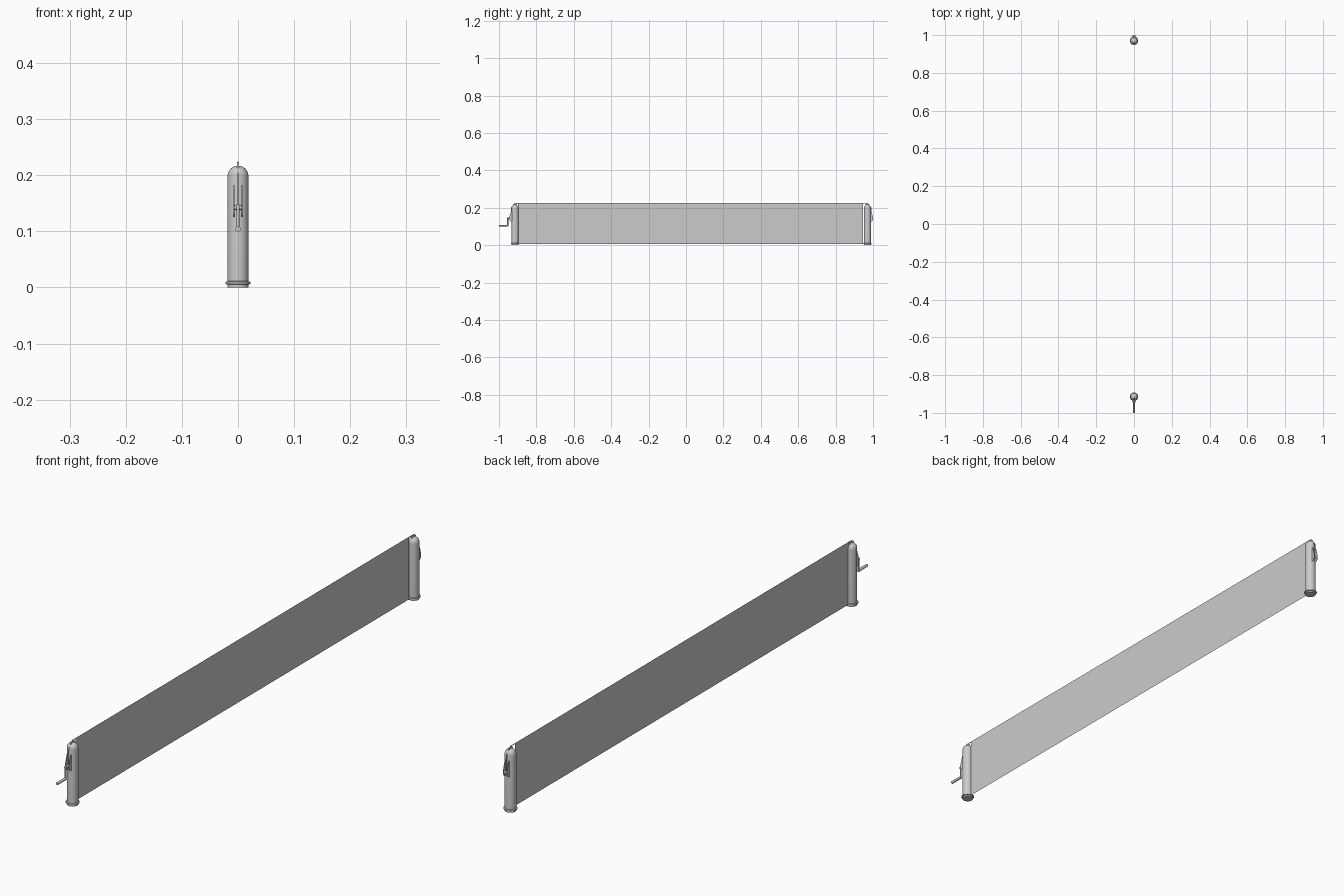
import bpy, bmesh, math
from mathutils import Vector

if "Cube" in bpy.data.objects:
    bpy.data.objects.remove(bpy.data.objects["Cube"])

def make(name, bm, smooth=True):
    bmesh.ops.recalc_face_normals(bm, faces=bm.faces)
    me = bpy.data.meshes.new(name)
    bm.to_mesh(me)
    bm.free()
    ob = bpy.data.objects.new(name, me)
    bpy.context.collection.objects.link(ob)
    if smooth:
        bpy.ops.object.select_all(action='DESELECT')
        ob.select_set(True)
        bpy.context.view_layer.objects.active = ob
        bpy.ops.object.shade_smooth_by_angle(angle=math.radians(35))
    return ob

def lathe(name, profile, loc, n=32):
    bm = bmesh.new()
    vs = [bm.verts.new((r, 0, z)) for r, z in profile]
    es = [bm.edges.new(p) for p in zip(vs, vs[1:])]
    bmesh.ops.spin(bm, geom=vs + es, cent=(0, 0, 0), axis=(0, 0, 1),
                   angle=2 * math.pi, steps=n)
    bmesh.ops.remove_doubles(bm, verts=bm.verts, dist=1e-5)
    bmesh.ops.translate(bm, verts=bm.verts, vec=loc)
    return make(name, bm)

def rod(name, a, b, r, n=12):
    a, b = Vector(a), Vector(b)
    bm = bmesh.new()
    bmesh.ops.create_cone(bm, cap_ends=True, segments=n, radius1=r, radius2=r,
                          depth=(b - a).length)
    bm.transform(Vector((0, 0, 1)).rotation_difference(b - a).to_matrix().to_4x4())
    bmesh.ops.translate(bm, verts=bm.verts, vec=(a + b) / 2)
    return make(name, bm)

def plate(name, outline, x, thick):
    bm = bmesh.new()
    f = bm.faces.new([bm.verts.new((x - thick / 2, y, z)) for y, z in outline])
    g = bmesh.ops.extrude_face_region(bm, geom=[f])
    bmesh.ops.translate(bm, vec=(thick, 0, 0),
                        verts=[v for v in g['geom'] if isinstance(v, bmesh.types.BMVert)])
    return make(name, bm, False)

# Net sheet
bm = bmesh.new()
bm.faces.new([bm.verts.new((0, y, z)) for y, z in
              ((-0.897, 0.006), (0.945, 0.006), (0.945, 0.225), (-0.897, 0.225))])
make("net", bm, False)

# Post profile: collar at the foot, domed cap
R, H = 0.0185, 0.217
profile = [(0, 0), (R, 0), (R, 0.005), (0.022, 0.006), (0.0225, 0.008),
           (0.022, 0.010), (R, 0.011), (R, H - R)]
profile += [(R * math.cos(t * math.pi / 16), H - R + R * math.sin(t * math.pi / 16))
            for t in range(1, 8)] + [(0, H)]

for side, yc, net_y, reach, tag in ((-1, -0.914, -0.897, 0.031, "front"),
                                    (1, 0.970, 0.945, 0.030, "back")):
    lathe(tag + "_post", profile, (0, yc, 0))
    # Pulley wheel in the cap
    rod(tag + "_pulley", (-0.002, yc, 0.212), (0.002, yc, 0.212), 0.0115, 24)
    # Cable from net corner over the cap to the cleat
    path = [(net_y, 0.2235), (yc, 0.2235), (yc + side * 0.021, 0.200),
            (yc + side * 0.022, 0.145)]
    for i, (p, q) in enumerate(zip(path, path[1:])):
        rod(f"{tag}_cable_{i}", (0, *p), (0, *q), 0.0012, 8)
    # Twin cleat plates and axle on the outer face
    o = [(yc + side * a, z) for a, z in
         ((0.014, 0.182), (0.021, 0.181), (reach - 0.003, 0.160), (reach, 0.148),
          (reach, 0.136), (reach - 0.005, 0.128), (0.014, 0.125))]
    for x in (-0.007, 0.007):
        plate(tag + "_winch_plate", o, x, 0.0018)
    rod(tag + "_winch_axle", (-0.008, yc + side * 0.024, 0.142),
        (0.008, yc + side * 0.024, 0.142), 0.004)

# Crank handle on the front post
rod("crank_shaft", (0, -0.925, 0.144), (0, -0.956, 0.144), 0.004)
rod("crank_arm", (0, -0.953, 0.148), (0, -0.953, 0.101), 0.0028)
rod("crank_grip", (0, -0.950, 0.104), (0, -1.0, 0.104), 0.0048, 16)
